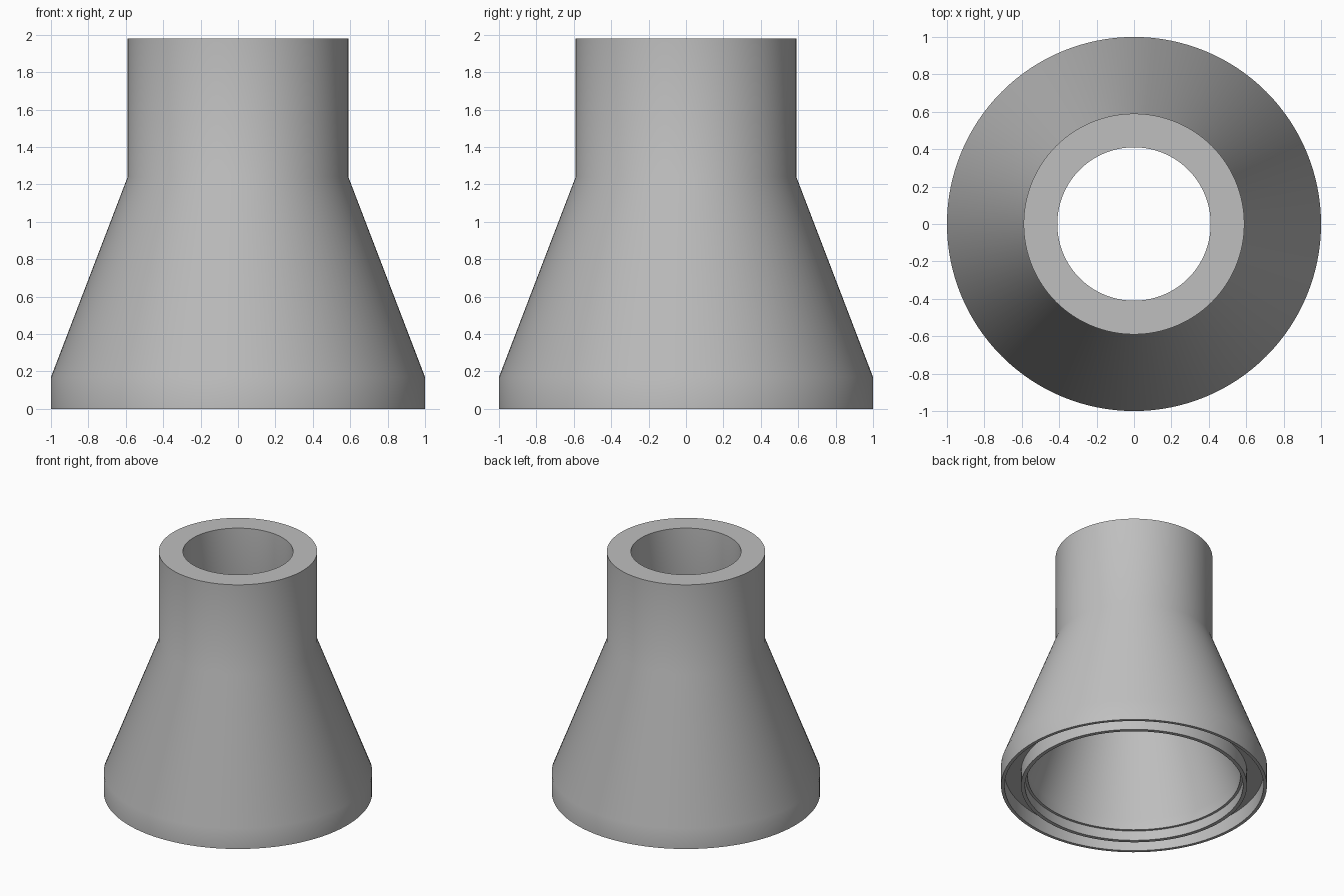
import bpy
import bmesh
import math

cube = bpy.data.objects.get("Cube")
if cube:
    bpy.data.objects.remove(cube, do_unlink=True)

SEGMENTS = 128

# Single grey material
grey = bpy.data.materials.new("plain grey")
grey.use_nodes = True
color = (0.52, 0.52, 0.52, 1)
grey.diffuse_color = color
grey.node_tree.nodes["Principled BSDF"].inputs["Base Color"].default_value = color


def lathe(name, profile):
    """Revolve a closed (radius, height) profile about the z axis."""
    bm = bmesh.new()
    rings = []
    for r, z in profile:
        rings.append([bm.verts.new((r * math.cos(a), r * math.sin(a), z))
                      for a in (2 * math.pi * i / SEGMENTS for i in range(SEGMENTS))])
    for k, low in enumerate(rings):
        high = rings[(k + 1) % len(rings)]
        for i in range(SEGMENTS):
            j = (i + 1) % SEGMENTS
            bm.faces.new((low[i], low[j], high[j], high[i]))
    bmesh.ops.recalc_face_normals(bm, faces=bm.faces)
    mesh = bpy.data.meshes.new(name)
    bm.to_mesh(mesh)
    bm.free()
    mesh.materials.append(grey)
    obj = bpy.data.objects.new(name, mesh)
    bpy.context.collection.objects.link(obj)
    bpy.ops.object.select_all(action="DESELECT")
    obj.select_set(True)
    bpy.context.view_layer.objects.active = obj
    bpy.ops.object.shade_smooth_by_angle(angle=math.radians(30))
    return obj


# Outer skirt, cone and neck, then back down the bore to the grooved base
outside = [(0.975, 0), (1, 0), (1, 0.17), (0.59, 1.24), (0.59, 1.98)]
bore = [(0.41, 1.98), (0.41, 1.24), (0.80, 0.17), (0.80, 0.08)]
base_lip = [(0.82, 0.08), (0.82, 0), (0.85, 0), (0.85, 0.12), (0.975, 0.12)]
lathe("reducer_body", outside + bore + base_lip)
